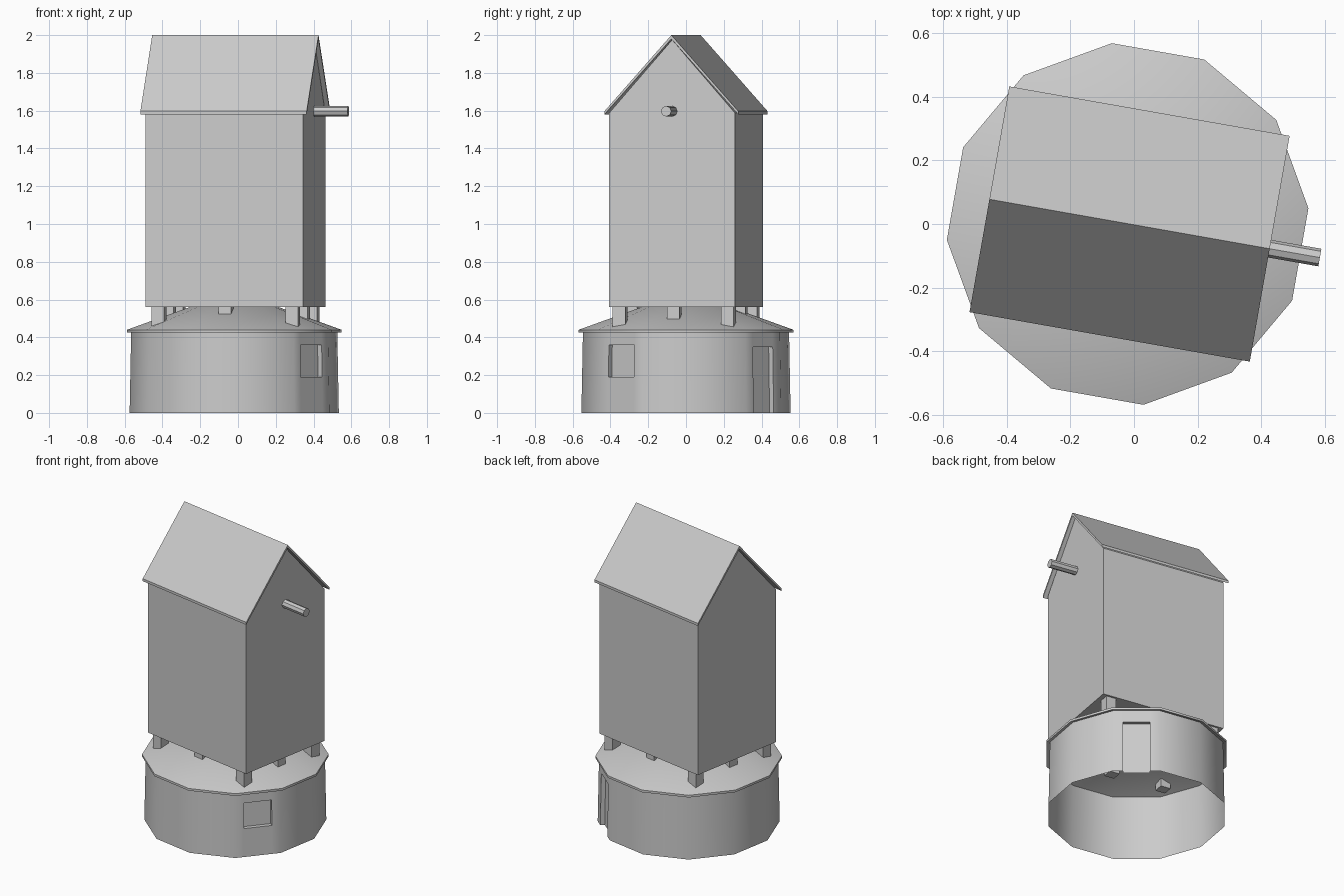
import bpy, bmesh, math
from mathutils import Matrix, Vector

if "Cube" in bpy.data.objects:
    bpy.data.objects.remove(bpy.data.objects["Cube"])

TURN = math.radians(-10)          # whole mill is turned slightly
BASE = Vector((-0.02, 0, 0))      # roundhouse centre
BODY = Vector((-0.014, 0, 0))     # buck centre

grey = bpy.data.materials.new("plain_grey")
grey.diffuse_color = (0.6, 0.6, 0.6, 1)
grey.use_nodes = True
grey.node_tree.nodes["Principled BSDF"].inputs["Base Color"].default_value = grey.diffuse_color


def finish(name, bm, centre, smooth=False, recalc=True):
    bmesh.ops.remove_doubles(bm, verts=bm.verts, dist=1e-5)
    if recalc:
        bmesh.ops.recalc_face_normals(bm, faces=bm.faces)
    me = bpy.data.meshes.new(name)
    bm.to_mesh(me)
    bm.free()
    me.materials.append(grey)
    ob = bpy.data.objects.new(name, me)
    ob.location = centre
    ob.rotation_euler.z = TURN
    bpy.context.collection.objects.link(ob)
    if smooth:
        bpy.ops.object.select_all(action='DESELECT')
        ob.select_set(True)
        bpy.context.view_layer.objects.active = ob
        bpy.ops.object.shade_smooth_by_angle(angle=math.radians(35))
    return ob


def prism(name, outline, half_len, centre):
    """Extrude a (y, z) outline along local x."""
    bm = bmesh.new()
    face = bm.faces.new([bm.verts.new((-half_len, y, z)) for y, z in outline])
    ext = bmesh.ops.extrude_face_region(bm, geom=[face])
    verts = [g for g in ext["geom"] if isinstance(g, bmesh.types.BMVert)]
    bmesh.ops.translate(bm, verts=verts, vec=(2 * half_len, 0, 0))
    return finish(name, bm, centre)


# Roundhouse wall: twelve flat sides, two of them with a recessed opening
SIDES, TOP, DEPTH = 12, 0.43, 0.028
openings = {11: (0.088, 0.19, 0.36),   # window: half width, bottom, top
            2: (0.082, 0.0, 0.35)}     # door
bm = bmesh.new()
for i in range(SIDES):
    ang = i * 2 * math.pi / SIDES

    def pt(t, z, d=0.0):
        apothem = 0.537 - 0.008 * z / TOP
        if t in (-1, 1):               # facet corners
            t *= apothem * math.tan(math.pi / SIDES)
        a = apothem - d
        return (a * math.cos(ang) - t * math.sin(ang),
                a * math.sin(ang) + t * math.cos(ang), z)

    def quad(*pts):
        bm.faces.new([bm.verts.new(pt(*p)) for p in pts])

    if i not in openings:
        quad((-1, 0), (1, 0), (1, TOP), (-1, TOP))
        continue
    w, lo, hi = openings[i]
    quad((-1, 0), (-w, 0), (-w, TOP), (-1, TOP))
    quad((w, 0), (1, 0), (1, TOP), (w, TOP))
    quad((-w, hi), (w, hi), (w, TOP), (-w, TOP))
    if lo > 0:
        quad((-w, 0), (w, 0), (w, lo), (-w, lo))
        quad((-w, lo), (w, lo), (w, lo, DEPTH), (-w, lo, DEPTH))
    quad((-w, lo), (-w, lo, DEPTH), (-w, hi, DEPTH), (-w, hi))
    quad((w, lo, DEPTH), (w, lo), (w, hi), (w, hi, DEPTH))
    quad((-w, hi, DEPTH), (w, hi, DEPTH), (w, hi), (-w, hi))
    quad((-w, lo, DEPTH), (w, lo, DEPTH), (w, hi, DEPTH), (-w, hi, DEPTH))
finish("roundhouse_wall", bm, BASE, smooth=True, recalc=False)

# Roundhouse roof: shallow cone shell with a thin rim
bm = bmesh.new()
rings = []
for z in (0.44, 0.425):
    rings.append([bm.verts.new((0.57 * math.cos(a), 0.57 * math.sin(a), z))
                  for a in ((k + 0.5) * 2 * math.pi / SIDES for k in range(SIDES))])
peak, under = bm.verts.new((0, 0, 0.645)), bm.verts.new((0, 0, 0.63))
for k in range(SIDES):
    n = (k + 1) % SIDES
    up, low = rings
    bm.faces.new((up[k], up[n], peak))
    bm.faces.new((low[k], low[n], up[n], up[k]))
    bm.faces.new((low[n], low[k], under))
finish("roundhouse_roof", bm, BASE, smooth=True)

# Support posts under the body edge
bm = bmesh.new()
for ix in (-1, 0, 1):
    for iy in (-1, 0, 1):
        if ix or iy:
            m = Matrix.Translation((0.36 * ix, 0.291 * iy, 0.495))
            bmesh.ops.create_cube(bm, size=1,
                                  matrix=m @ Matrix.Diagonal((0.068, 0.068, 0.14, 1)))
finish("support_posts", bm, BODY)

# Body with gable ends
prism("mill_body", [(-0.338, 0.56), (0.338, 0.56), (0.338, 1.588),
                    (0, 1.975), (-0.338, 1.588)], 0.424, BODY)

# Pitched roof shell
prism("pitched_roof", [(-0.36, 1.58), (-0.36, 1.597), (0, 2.0), (0.36, 1.597),
                       (0.36, 1.58), (0, 1.98)], 0.447, BODY)

# Stub of the sail axle
bm = bmesh.new()
bmesh.ops.create_cone(bm, cap_ends=True, segments=8, radius1=0.028, radius2=0.028,
                      depth=0.2,
                      matrix=Matrix.Translation((0.507, 0, 1.597))
                      @ Matrix.Rotation(math.pi / 2, 4, 'Y'))
finish("sail_axle", bm, BODY)
